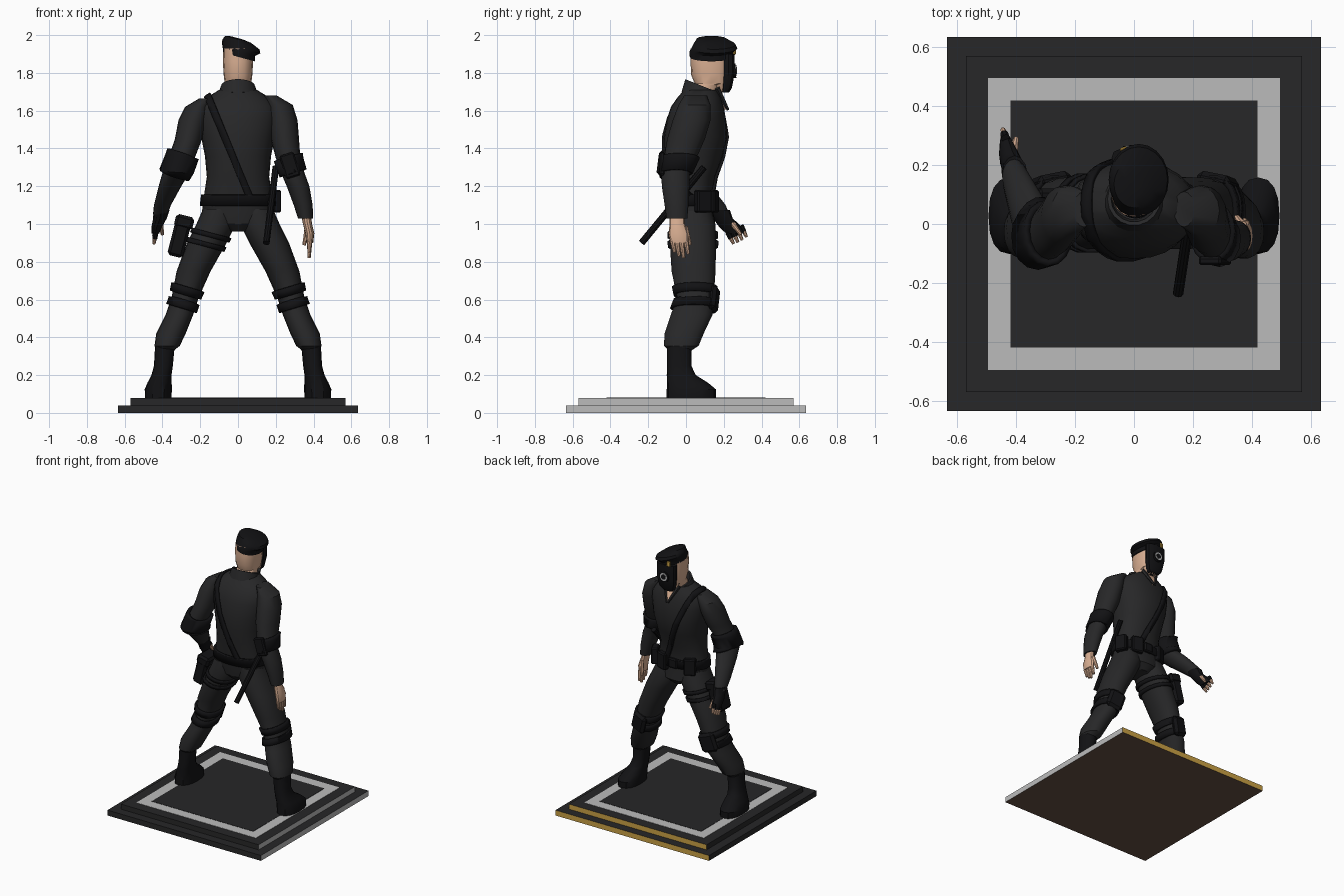
import bpy, bmesh, math
from mathutils import Vector, Matrix

def mat(name, r, g, b):
    m = bpy.data.materials.new(name)
    m.diffuse_color = (r, g, b, 1)
    return m

CLOTH = mat("cloth", .020, .020, .021)
BLACK = mat("black", .006, .006, .007)
SKIN = mat("skin", .70, .43, .29)
GOLD = mat("gold", .60, .36, .06)
GREY = mat("grey", .5, .5, .5)
SOIL = mat("brown", .13, .08, .055)

def finish(name, bm, *mats):
    bmesh.ops.recalc_face_normals(bm, faces=bm.faces)
    me = bpy.data.meshes.new(name)
    bm.to_mesh(me)
    bm.free()
    ob = bpy.data.objects.new(name, me)
    bpy.context.collection.objects.link(ob)
    for m in mats:
        me.materials.append(m)
    return ob

def loft(name, rings, m, n=16, p=1.0, shear=(0, 0)):
    """Skin horizontal ellipses (x, y, z, rx, ry); p < 1 squares them off."""
    bm = bmesh.new()
    loops = []
    for x, y, z, rx, ry in rings:
        loop = []
        for i in range(n):
            a = 2 * math.pi * i / n
            c, s = math.cos(a), math.sin(a)
            px = x + rx * math.copysign(abs(c) ** p, c)
            py = y + ry * math.copysign(abs(s) ** p, s)
            loop.append(bm.verts.new((px, py, z + shear[0] * px + shear[1] * py)))
        loops.append(loop)
    for a, b in zip(loops, loops[1:]):
        for i in range(n):
            bm.faces.new((a[i], a[(i + 1) % n], b[(i + 1) % n], b[i]))
    bm.faces.new(loops[0])
    bm.faces.new(loops[-1])
    return finish(name, bm, m)

def band(name, src, co, no, width, thick, m=BLACK, floor=None):
    """Cut a slab out of another part's surface and thicken it outward."""
    bm = bmesh.new()
    bm.from_mesh(src.data)
    no = Vector(no).normalized()
    cuts = [(Vector(co) + no * width / 2, no), (Vector(co) - no * width / 2, -no)]
    if floor is not None:
        cuts.append((Vector((0, 0, floor)), Vector((0, 0, -1))))
    for c, d in cuts:
        bmesh.ops.bisect_plane(bm, geom=bm.verts[:] + bm.edges[:] + bm.faces[:],
                               plane_co=c, plane_no=d, clear_outer=True)
    me = bpy.data.meshes.new(name)
    bm.to_mesh(me)
    bm.free()
    me.materials.clear()
    me.materials.append(m)
    ob = bpy.data.objects.new(name, me)
    bpy.context.collection.objects.link(ob)
    mod = ob.modifiers.new("thickness", "SOLIDIFY")
    mod.thickness, mod.offset = thick, 1
    return ob

def box(name, c, size, m, rot=(0, 0, 0), bevel=.008):
    bm = bmesh.new()
    bmesh.ops.create_cube(bm, size=1)
    bmesh.ops.scale(bm, vec=size, verts=bm.verts)
    if bevel:
        bmesh.ops.bevel(bm, geom=bm.edges[:], offset=bevel, segments=1, affect='EDGES')
    ob = finish(name, bm, m)
    ob.location, ob.rotation_euler = c, rot
    return ob

def rod(name, a, b, r1, r2, m, n=8):
    a, b = Vector(a), Vector(b)
    bm = bmesh.new()
    bmesh.ops.create_cone(bm, cap_ends=True, segments=n, radius1=r1, radius2=r2, depth=(b - a).length)
    q = Vector((0, 0, 1)).rotation_difference(b - a).to_matrix().to_4x4()
    bmesh.ops.transform(bm, matrix=Matrix.Translation((a + b) / 2) @ q, verts=bm.verts)
    return finish(name, bm, m)

def slab(name, half, z0, z1):
    """Plinth step with differently coloured sides."""
    bm = bmesh.new()
    bmesh.ops.create_cube(bm, size=1)
    bmesh.ops.scale(bm, vec=(2 * half, 2 * half, z1 - z0), verts=bm.verts)
    bmesh.ops.translate(bm, vec=(0, 0, (z0 + z1) / 2), verts=bm.verts)
    bm.normal_update()
    for f in bm.faces:
        f.material_index = 1 if f.normal.x > .5 else 2 if f.normal.y > .5 else 3 if f.normal.z < -.5 else 0
    return finish(name, bm, CLOTH, GREY, GOLD, SOIL)

# plinth
slab("base_lower", .635, 0, .04)
slab("base_upper", .57, .036, .078)
box("base_border", (0, 0, .07), (.99, .99, .02), GREY, bevel=0)
box("base_panel", (0, 0, .0705), (.84, .84, .023), CLOTH, bevel=0)

# torso with hips, belt and sling
torso = loft("torso", [(0, .04, .96, .05, .08), (0, .04, 1.0, .15, .115), (0, .03, 1.07, .19, .115),
    (0, .025, 1.15, .18, .115), (0, .025, 1.25, .165, .13), (0, .04, 1.36, .175, .155),
    (0, .05, 1.46, .195, .168), (0, .055, 1.56, .21, .155), (0, .06, 1.62, .205, .14),
    (0, .07, 1.67, .165, .115), (0, .08, 1.71, .10, .09)], CLOTH, 24, .9)
band("belt", torso, (0, 0, 1.125), (0, 0, 1), .06, .016)
band("sling", torso, (-.15, 0, 1.66), (.54, 0, .22), .035, .014, floor=1.12)
box("buckle", (0, .15, 1.125), (.07, .03, .07), BLACK)
for x, y, r in ((.09, .14, -.3), (.19, .09, -1.1), (-.12, .125, .5)):
    box("belt_pouch", (x, y, 1.12), (.085, .05, .12), BLACK, (0, 0, r))
rod("baton", (.15, -.235, .90), (.20, .095, 1.30), .018, .018, BLACK, 10)
rod("baton_ring", (.17, -.03, 1.12), (.178, .015, 1.175), .028, .028, BLACK, 10)

# collar and open neck
loft("collar", [(0, .08, 1.69, .115, .105), (0, .085, 1.765, .09, .09), (0, .085, 1.765, .078, .078),
    (0, .085, 1.72, .07, .07)], CLOTH, 18, shear=(0, -.4))
bm = bmesh.new()
bm.faces.new([bm.verts.new(v) for v in ((-.045, .178, 1.70), (.045, .178, 1.70), (0, .222, 1.61))])
bmesh.ops.extrude_face_region(bm, geom=bm.faces[:])
bmesh.ops.translate(bm, vec=(0, -.03, -.01), verts=bm.verts[:3])
finish("open_neck", bm, SKIN)
for s in (-1, 1):
    rod("lapel", (s * .058, .165, 1.72), (s * .004, .222, 1.605), .015, .008, CLOTH, 6)

# head, mask and beret
loft("head", [(0, .09, 1.66, .068, .07), (0, .11, 1.735, .068, .075), (0, .135, 1.745, .07, .09),
    (0, .13, 1.79, .076, .103), (0, .13, 1.86, .08, .106), (0, .13, 1.93, .078, .105)], SKIN, 16, .85)
loft("chin", [(0, .19, 1.695, .035, .035), (0, .18, 1.72, .055, .05), (0, .17, 1.77, .065, .06)], SKIN, 12)
loft("face_mask", [(0, .205, 1.695, .04, .022), (0, .215, 1.72, .062, .028), (0, .225, 1.80, .076, .033),
    (0, .225, 1.90, .076, .033)], BLACK, 12, .7)
rod("filter_body", (0, .23, 1.81), (0, .264, 1.812), .042, .038, BLACK, 18)
rod("filter_ring", (0, .25, 1.812), (0, .267, 1.812), .029, .029, GREY, 18)
rod("filter_core", (0, .25, 1.812), (0, .269, 1.812), .019, .019, BLACK, 18)
loft("beret", [(.005, .135, 1.885, .084, .115), (.005, .135, 1.915, .086, .117), (.016, .15, 1.935, .102, .122),
    (.016, .15, 1.955, .098, .112), (.0, .135, 1.978, .068, .08), (-.005, .13, 1.984, .03, .04)],
    BLACK, 20, shear=(-.27, 0))
box("beret_badge", (-.035, .255, 1.915), (.026, .012, .038), GOLD, (0, 0, .35), .004)

# legs, knee guards and boots
legs = {}
for s in (-1, 1):
    side = "left" if s < 0 else "right"
    legs[s] = leg = loft(side + "_trouser", [(s * x, y, z, a, b) for x, y, z, a, b in (
        (.385, -.03, .33, .045, .06), (.375, -.025, .355, .067, .093), (.355, -.01, .42, .078, .105),
        (.31, .03, .52, .073, .112), (.28, .05, .61, .072, .098), (.235, .04, .75, .09, .118),
        (.165, .037, .90, .105, .124), (.115, .035, 1.0, .105, .122), (.10, .03, 1.08, .085, .105))], CLOTH, 18, .92)
    for z in (.575, .645):
        band(side + "_knee_strap", leg, (s * (.285 - .4 * (z - .6)), .05, z), (-s * .3, 0, 1), .045, .016)
    box(side + "_knee_guard", (s * .285, .145, .605), (.12, .045, .14), BLACK, (-.05, -s * .3, -s * .2), .018)
    loft(side + "_boot", [(s * x, y, z, a, b) for x, y, z, a, b in (
        (.422, .028, .078, .07, .13), (.422, .028, .125, .072, .13), (.415, .008, .16, .064, .108),
        (.405, -.025, .20, .053, .077), (.395, -.036, .25, .05, .064), (.387, -.035, .355, .052, .066))], BLACK, 16, .85)

# thigh holster
box("holster", (-.31, .05, .925), (.085, .13, .20), BLACK, (0, .25, 0), .015)
box("holster_flap", (-.285, .05, 1.01), (.10, .14, .07), BLACK, (0, .25, 0), .015)
for z in (.89, .945):
    band("thigh_strap", legs[-1], (-.16, 0, z), (.25, 0, 1), .025, .012)

# arms and elbow guards
left = loft("left_sleeve", [(-.17, .05, 1.665, .035, .06), (-.215, .045, 1.62, .065, .085),
    (-.24, .03, 1.55, .075, .10), (-.262, 0, 1.45, .072, .10), (-.295, -.035, 1.36, .07, .088),
    (-.325, -.04, 1.28, .072, .095), (-.36, .04, 1.20, .06, .092), (-.40, .14, 1.10, .045, .07),
    (-.412, .18, 1.05, .038, .05)], CLOTH, 16)
right = loft("right_sleeve", [(.17, .05, 1.68, .035, .06), (.22, .045, 1.63, .07, .085),
    (.238, .03, 1.55, .077, .10), (.248, 0, 1.45, .075, .10), (.265, -.03, 1.35, .065, .086),
    (.29, -.055, 1.27, .062, .075), (.318, -.055, 1.20, .06, .073), (.345, -.05, 1.10, .05, .063),
    (.358, -.048, 1.03, .04, .055)], CLOTH, 16)
band("left_elbow_guard", left, (-.31, -.04, 1.315), (.35, 0, 1), .12, .022)
band("right_elbow_guard", right, (.27, -.04, 1.31), (-.3, 0, 1), .09, .016)
box("right_elbow_plate", (.275, -.125, 1.31), (.08, .03, .13), BLACK, (0, -.3, 0))

# bare right hand
loft("right_palm", [(.36, -.047, 1.05, .026, .04), (.368, -.047, 1.0, .024, .04), (.38, -.04, .95, .024, .052),
    (.38, -.035, .90, .018, .048)], SKIN, 12)
for i, end in enumerate((.85, .83, .82, .84)):
    y = -.072 + .024 * i
    rod("right_finger", (.38, y, .91), (.376, y + .012, end), .014, .009, SKIN)
rod("right_thumb", (.368, -.005, .985), (.35, .022, .89), .016, .010, SKIN)

# gloved left hand with bare fingertips
loft("left_glove", [(-.405, .17, 1.075, .043, .062), (-.413, .195, 1.03, .036, .052),
    (-.43, .235, .985, .028, .06), (-.437, .262, .95, .02, .05)], BLACK, 12)
for i in range(4):
    y = .222 + .023 * i
    z = .945 + .012 * i
    tip = Vector((-.445, y + .03, z - .05 - .004 * (i in (1, 2))))
    root = Vector((-.436, y, z + .01))
    mid = root.lerp(tip, .5)
    rod("left_glove_finger", root, mid, .015, .014, BLACK)
    rod("left_finger", mid, tip, .012, .008, SKIN)
rod("left_thumb", (-.41, .24, 1.01), (-.40, .29, .945), .016, .009, SKIN)

# smooth shading with crisp edges
bpy.ops.object.select_all(action='SELECT')
bpy.context.view_layer.objects.active = torso
bpy.ops.object.shade_smooth_by_angle(angle=math.radians(32))
